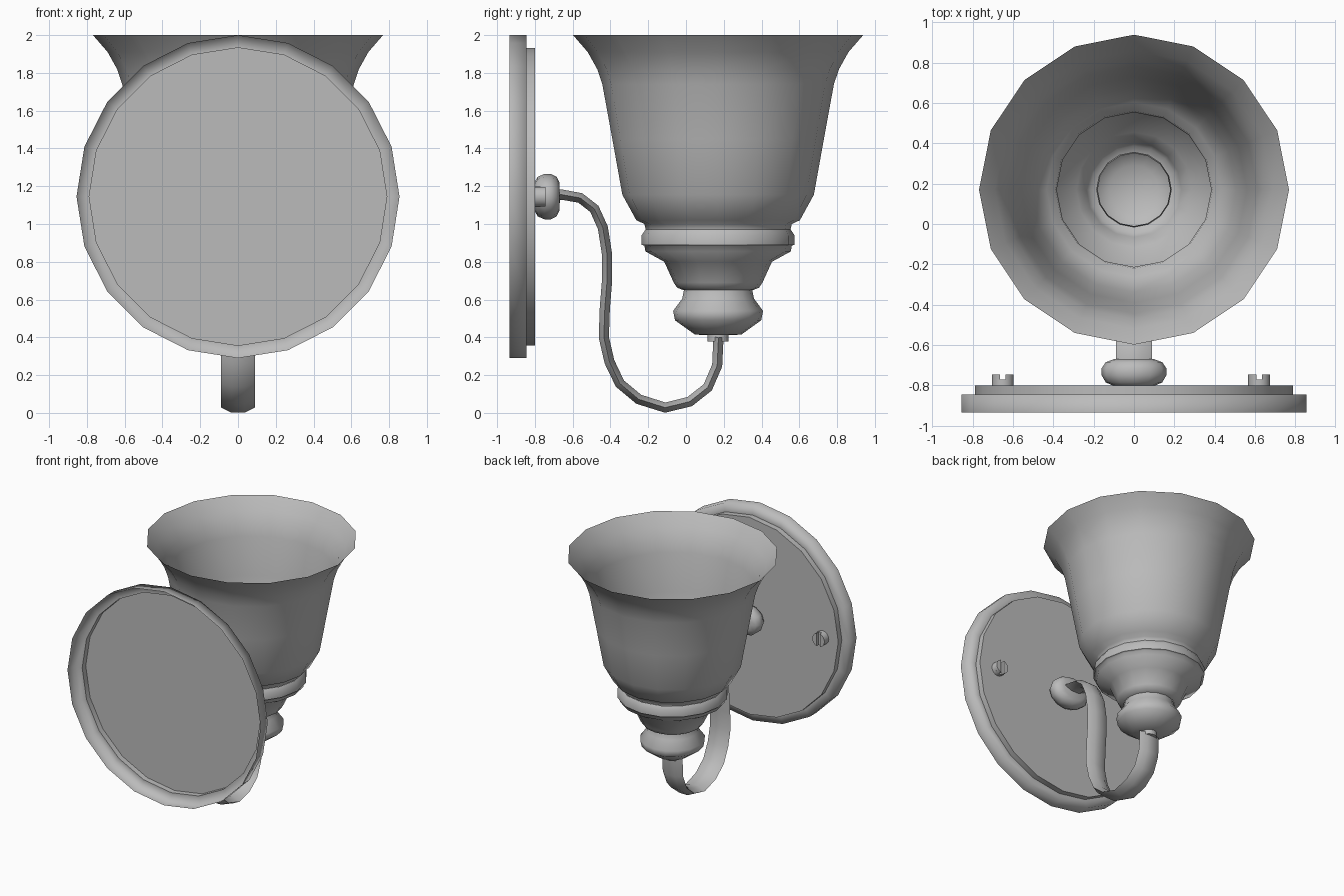
import bpy, bmesh, math
from mathutils import Matrix, Vector

cube = bpy.data.objects.get("Cube")
if cube:
    bpy.data.objects.remove(cube)

GREY = (0.5, 0.5, 0.5, 1)
metal = bpy.data.materials.new("plain grey")
metal.use_nodes = True
metal.diffuse_color = GREY
metal.node_tree.nodes["Principled BSDF"].inputs["Base Color"].default_value = GREY

PLATE_Z = 1.145
SHADE_Y = 0.17
UPRIGHT = Matrix.Translation((0, SHADE_Y, 0))
# turns a lathe's axis from +z to +y
WALL = Matrix.Translation((0, 0, PLATE_Z)) @ Matrix.Rotation(-math.pi / 2, 4, "X")


def finish(name, bm, angle):
    bmesh.ops.remove_doubles(bm, verts=bm.verts[:], dist=1e-5)
    mesh = bpy.data.meshes.new(name)
    bm.to_mesh(mesh)
    bm.free()
    mesh.materials.append(metal)
    obj = bpy.data.objects.new(name, mesh)
    bpy.context.collection.objects.link(obj)
    bpy.ops.object.select_all(action="DESELECT")
    obj.select_set(True)
    bpy.context.view_layer.objects.active = obj
    bpy.ops.object.shade_smooth_by_angle(angle=math.radians(angle))
    return obj


def skin(bm, rings):
    """Join neighbouring closed rings of points with faces."""
    loops = [[bm.verts.new(p) for p in ring] for ring in rings]
    for a, b in zip(loops, loops[1:]):
        n = len(a)
        for j in range(n):
            k = (j + 1) % n
            bm.faces.new((a[j], a[k], b[k], b[j]))
    return loops


def lathe(name, profile, sides, matrix, angle=60):
    bm = bmesh.new()
    turns = [2 * math.pi * j / sides for j in range(sides)]
    skin(bm, [[matrix @ Vector((r * math.cos(t), r * math.sin(t), h)) for t in turns]
              for r, h in profile])
    bmesh.ops.dissolve_degenerate(bm, dist=1e-5, edges=bm.edges[:])
    return finish(name, bm, angle)


# Wall plate: hollow rim with a raised disc behind it
lathe("plate_rim", [(.855, -.935), (.855, -.845), (.788, -.845)], 20, WALL, 100)
lathe("plate_disc", [(.788, -.845), (.788, -.80), (0, -.80)], 20, WALL, 40)

# Oval knob that holds the arm
lathe("arm_knob", [(.105, -.80), (.14, -.785), (.16, -.75), (.16, -.715),
                   (.14, -.685), (.1, -.67), (0, -.667)], 12,
      WALL @ Matrix.Diagonal((1, .75, 1, 1)))

# Slotted screws: a round base and two half heads
for side, x in (("right", -.65), ("left", .62)):
    place = Matrix.Translation((x, 0, 0)) @ WALL
    lathe("screw_base_" + side, [(.054, -.80), (.054, -.77), (0, -.77)], 16, place, 40)
    bm = bmesh.new()
    for turn in (0, math.pi):
        arc = [turn + math.radians(75 * k / 4) for k in range(-4, 5)]
        low, top = skin(bm, [[place @ Vector((.054 * math.cos(t), .054 * math.sin(t), h))
                              for t in arc] for h in (-.77, -.745)])
        bm.faces.new(top)
    finish("screw_head_" + side, bm, 40)

# Strap arm: flat six-sided section swept along an S-shaped path
path = [(-.69, 1.155), (-.655, 1.155), (-.56, 1.138), (-.485, 1.08), (-.44, .98),
        (-.418, .84), (-.418, .7), (-.43, .55), (-.435, .4), (-.405, .27),
        (-.35, .155), (-.25, .072), (-.11, .028), (.02, .06), (.115, .135),
        (.165, .25), (.172, .4)]
points = [Vector((0, y, z)) for y, z in path]
section = [(-.09, 0), (-.035, -.027), (.035, -.027), (.09, 0), (.035, .027), (-.035, .027)]
rings = []
for i, p in enumerate(points):
    along = (points[min(i + 1, len(points) - 1)] - points[max(i - 1, 0)]).normalized()
    across = Vector((1, 0, 0))
    up = across.cross(along)
    rings.append([p + across * u - up * v for u, v in section])
bm = bmesh.new()
ends = skin(bm, rings)
bm.faces.new(ends[0])
bm.faces.new(ends[-1])
bmesh.ops.recalc_face_normals(bm, faces=bm.faces[:])
finish("arm", bm, 50)

# Socket stack under the shade
lathe("arm_collar", [(0, .377), (.055, .377), (.055, .415)], 16, UPRIGHT, 40)
lathe("socket_ball", [(0, .412), (.122, .414), (.228, .49), (.238, .54),
                      (.19, .605), (.18, .655)], 16, UPRIGHT)
lathe("shade_holder", [(.185, .65), (.217, .663), (.235, .69), (.285, .80), (.385, .855),
                       (.39, .885), (.405, .89), (.405, .94), (.385, .97)], 16, UPRIGHT, 70)

# Open bell-shaped shade
lathe("shade", [(.383, .97), (.39, 1.0), (.433, 1.02), (.507, 1.155), (.56, 1.45),
                (.613, 1.74), (.64, 1.82), (.69, 1.91), (.768, 2.0)], 16, UPRIGHT)
